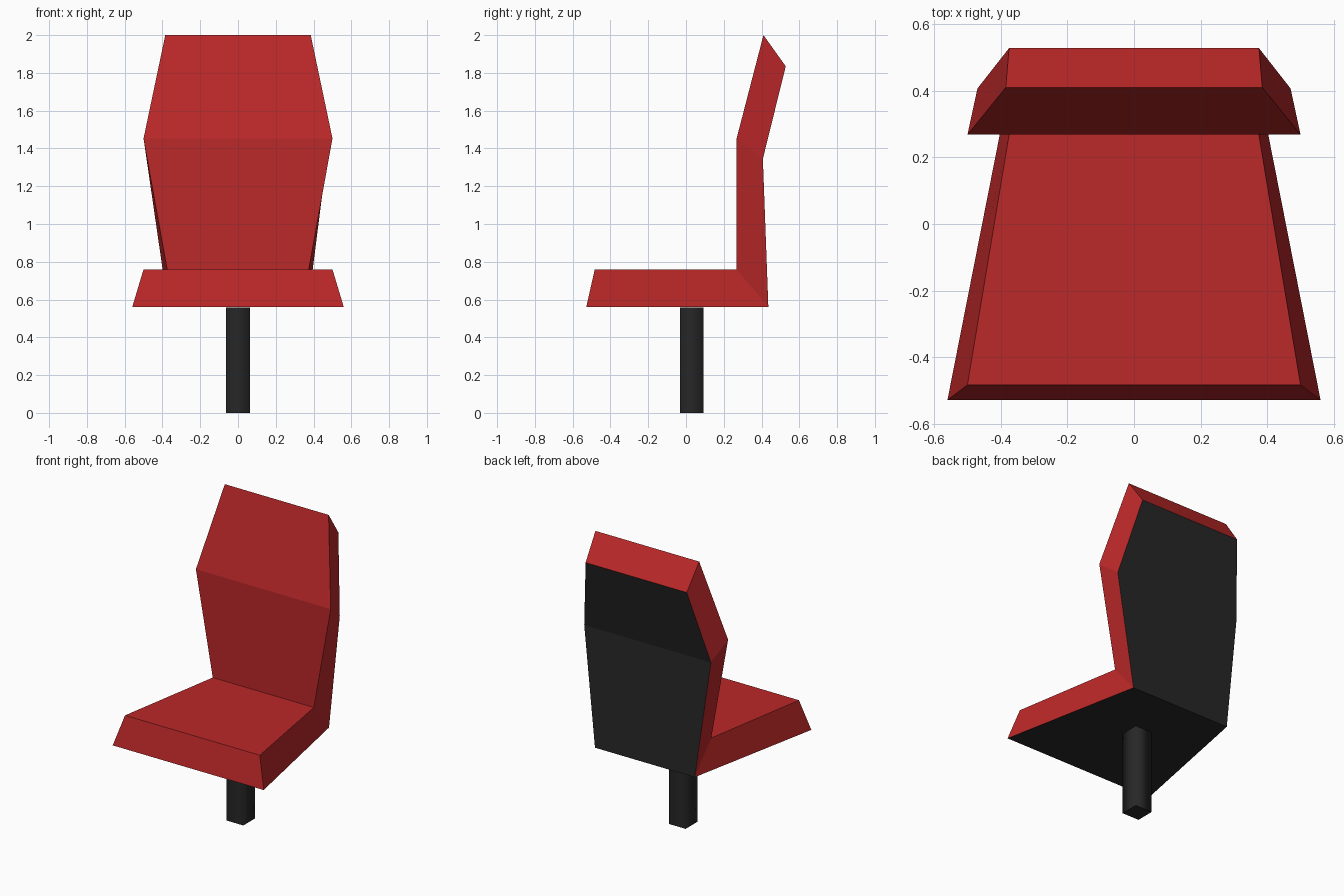
import bpy, bmesh

if "Cube" in bpy.data.objects:
    bpy.data.objects.remove(bpy.data.objects["Cube"])


def material(name, colour):
    m = bpy.data.materials.new(name)
    m.diffuse_color = (*colour, 1.0)
    m.use_nodes = True
    m.node_tree.nodes["Principled BSDF"].inputs["Base Color"].default_value = m.diffuse_color
    return m


def make_object(name, bm, materials):
    bmesh.ops.recalc_face_normals(bm, faces=bm.faces)
    mesh = bpy.data.meshes.new(name)
    bm.to_mesh(mesh)
    bm.free()
    for m in materials:
        mesh.materials.append(m)
    ob = bpy.data.objects.new(name, mesh)
    bpy.context.collection.objects.link(ob)
    return ob


red = material("red upholstery", (0.5, 0.021, 0.022))
black = material("black backing", (0.02, 0.02, 0.02))

# Seat shell: cushion-side and backing-side profiles as (half width, y, z)
inner = [(0.50, -0.483, 0.76), (0.375, 0.268, 0.76), (0.50, 0.268, 1.453), (0.385, 0.41, 2.0)]
outer = [(0.56, -0.528, 0.56), (0.37, 0.436, 0.56), (0.47, 0.407, 1.345), (0.375, 0.528, 1.835)]

bm = bmesh.new()
# Each station is a four-cornered loop: inner left, inner right, outer right, outer left
loops = []
for (wi, yi, zi), (wo, yo, zo) in zip(inner, outer):
    loops.append([bm.verts.new(p) for p in
                  ((-wi, yi, zi), (wi, yi, zi), (wo, yo, zo), (-wo, yo, zo))])
for a, b in zip(loops, loops[1:]):
    for i in range(4):
        j = (i + 1) % 4
        f = bm.faces.new((a[i], a[j], b[j], b[i]))
        f.material_index = 1 if i == 2 else 0   # underside and rear are black
bm.faces.new(loops[0])
bm.faces.new(loops[-1])
make_object("seat_shell", bm, [red, black])

# Square post with softly shaded sides
bm = bmesh.new()
bmesh.ops.create_cube(bm, size=1.0)
for v in bm.verts:
    v.co = (v.co.x * 0.125, v.co.y * 0.125 + 0.03, (v.co.z + 0.5) * 0.558)
bm.normal_update()
for f in bm.faces:
    f.smooth = abs(f.normal.z) < 0.5
make_object("post", bm, [black])
